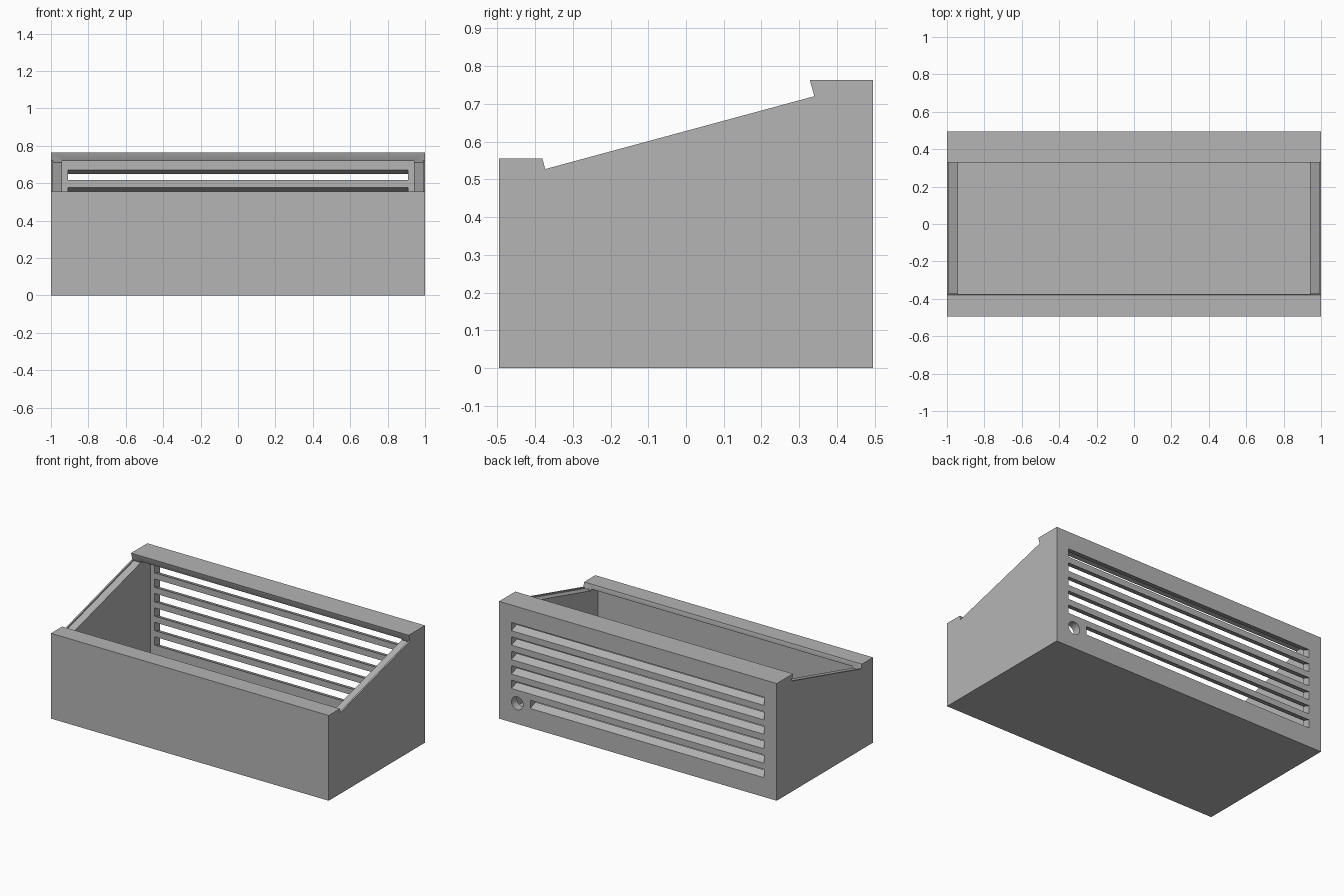
import bpy, bmesh, math
from mathutils import Matrix

cube = bpy.data.objects.get("Cube")
if cube:
    bpy.data.objects.remove(cube, do_unlink=True)

grey = bpy.data.materials.new("plain_grey")
grey.use_nodes = True
color = (0.46, 0.46, 0.46, 1)
grey.diffuse_color = color
grey.node_tree.nodes["Principled BSDF"].inputs["Base Color"].default_value = color


def add_object(name, bm):
    bmesh.ops.recalc_face_normals(bm, faces=bm.faces)
    mesh = bpy.data.meshes.new(name)
    bm.to_mesh(mesh)
    bm.free()
    mesh.materials.append(grey)
    obj = bpy.data.objects.new(name, mesh)
    bpy.context.collection.objects.link(obj)
    return obj


def extrude_profile(name, profile, x0, x1):
    """Extrude a (y, z) outline along x."""
    bm = bmesh.new()
    face = bm.faces.new([bm.verts.new((x0, y, z)) for y, z in profile])
    new = bmesh.ops.extrude_face_region(bm, geom=[face])["geom"]
    verts = [v for v in new if isinstance(v, bmesh.types.BMVert)]
    bmesh.ops.translate(bm, verts=verts, vec=(x1 - x0, 0, 0))
    return add_object(name, bm)


# Box with a sloped top between a low front rim and a high back rim
half_depth = 0.495
box = extrude_profile("planter_box", [
    (-half_depth, 0), (half_depth, 0), (half_depth, 0.763), (0.328, 0.763),
    (0.34, 0.72), (-0.373, 0.527), (-0.38, 0.555), (-half_depth, 0.555)], -1, 1)

# Hollow inside, running under both rims
cutters = [extrude_profile("cavity_cutter", [
    (-0.437, 0.06), (0.44, 0.06), (0.44, 0.718), (0.342, 0.718),
    (0.3, 0.78), (-0.36, 0.6), (-0.375, 0.525), (-0.437, 0.525)], -0.94, 0.94)]

# Shallow seat for a lid along the side walls, leaving a thin outer lip
cutters.append(extrude_profile("lid_seat_cutter", [
    (-0.371, 0.518), (0.342, 0.711), (0.334, 0.735), (-0.374, 0.54)], -0.99, 0.99))

# Louvre slots that slope down towards the outside; the lowest is shorter
slot_count, pitch, slot_height, slope = 6, 0.094, 0.054, -0.36
for i in range(slot_count):
    top = 0.65 - i * pitch
    inner, outer = 0.42, 0.52
    z_in, z_out = (top + slope * (y - half_depth) for y in (inner, outer))
    right_end = 0.775 if i == slot_count - 1 else 0.91
    cutters.append(extrude_profile("slot_cutter", [
        (inner, z_in - slot_height), (outer, z_out - slot_height),
        (outer, z_out), (inner, z_in)], -0.91, right_end))

# Round cable hole beside the short slot
bm = bmesh.new()
bmesh.ops.create_cone(bm, cap_ends=True, segments=32, radius1=0.042, radius2=0.042,
                      depth=0.2, matrix=Matrix.Translation((0.868, 0.47, 0.135))
                      @ Matrix.Rotation(math.pi / 2, 4, "X"))
cutters.append(add_object("cable_hole_cutter", bm))

for cutter in cutters:
    cutter.hide_render = True
    cut = box.modifiers.new(cutter.name, "BOOLEAN")
    cut.operation = "DIFFERENCE"
    cut.solver = "EXACT"
    cut.object = cutter

# Bake the cuts and remove the cutters
depsgraph = bpy.context.evaluated_depsgraph_get()
result = bpy.data.meshes.new_from_object(box.evaluated_get(depsgraph))
box.modifiers.clear()
box.data = result
for cutter in cutters:
    bpy.data.objects.remove(cutter, do_unlink=True)

bpy.ops.object.select_all(action="DESELECT")
box.select_set(True)
bpy.context.view_layer.objects.active = box
bpy.ops.object.shade_smooth_by_angle(angle=math.radians(30))
